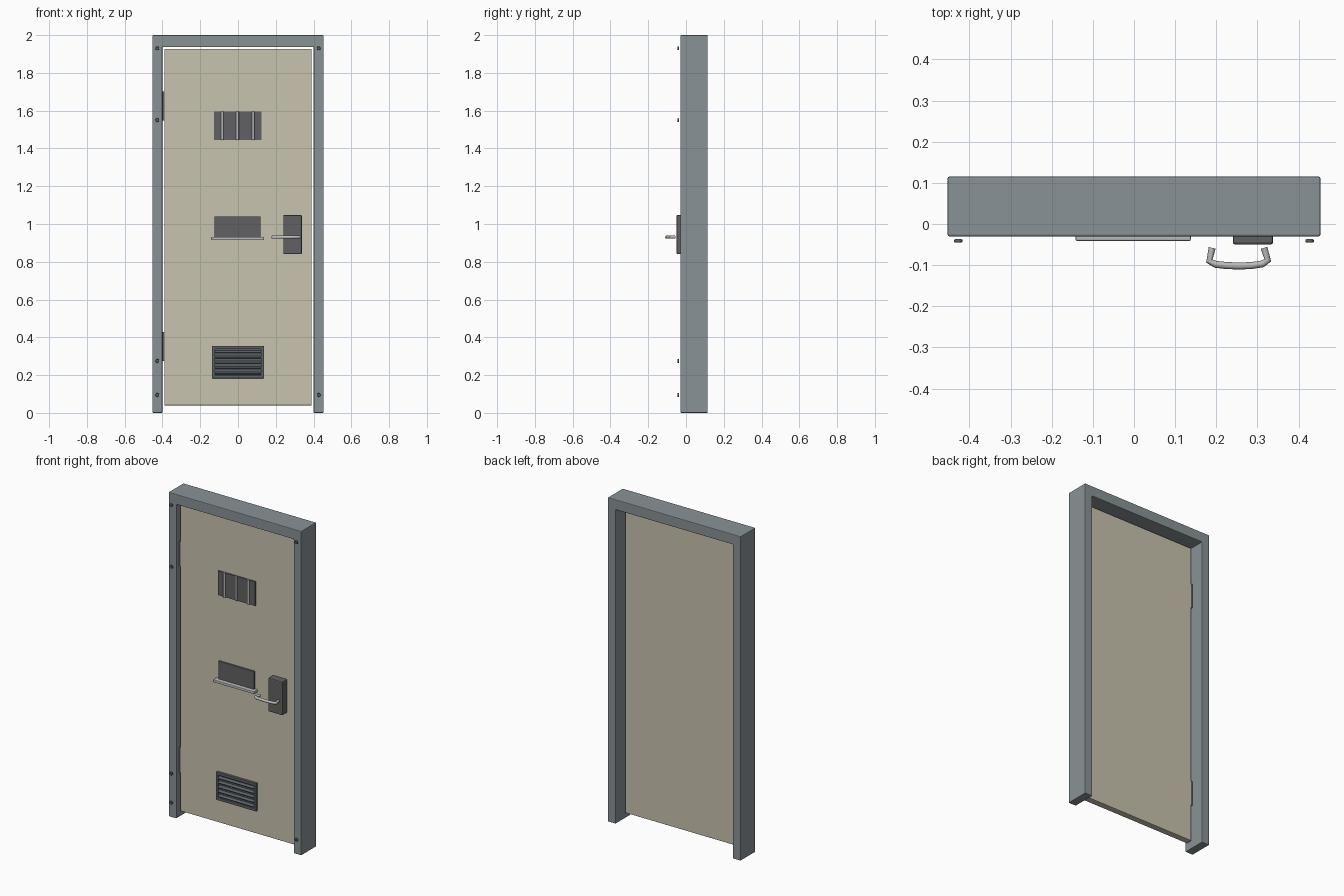
import bpy, bmesh, math
from mathutils import Vector

if "Cube" in bpy.data.objects:
    bpy.data.objects.remove(bpy.data.objects["Cube"], do_unlink=True)


def material(name, rgb):
    m = bpy.data.materials.new(name)
    m.use_nodes = True
    m.diffuse_color = (*rgb, 1)
    m.node_tree.nodes["Principled BSDF"].inputs["Base Color"].default_value = (*rgb, 1)
    return m


FRAME = material("blue grey frame", (0.25, 0.29, 0.305))
CREAM = material("cream paint", (0.58, 0.55, 0.43))
DARK = material("dark metal", (0.12, 0.12, 0.125))
VENT = material("dark blue grey metal", (0.105, 0.12, 0.13))
STEEL = material("light steel", (0.5, 0.5, 0.5))


def add_object(name, bm, mat, bevel=0.0):
    mesh = bpy.data.meshes.new(name)
    bm.to_mesh(mesh)
    bm.free()
    mesh.materials.append(mat)
    ob = bpy.data.objects.new(name, mesh)
    bpy.context.scene.collection.objects.link(ob)
    if bevel:
        mod = ob.modifiers.new("soft edges", "BEVEL")
        mod.width, mod.segments = bevel, 2
    return ob


def box(name, x, y, z, mat, bevel=0.0, tilt=0.0):
    """Box from (min, max) ranges, optionally tilted about x."""
    bm = bmesh.new()
    bmesh.ops.create_cube(bm, size=1)
    bmesh.ops.scale(bm, vec=(x[1] - x[0], y[1] - y[0], z[1] - z[0]), verts=bm.verts)
    ob = add_object(name, bm, mat, bevel)
    ob.location = [sum(r) / 2 for r in (x, y, z)]
    ob.rotation_euler.x = tilt
    return ob


def smooth(ob):
    bpy.ops.object.select_all(action="DESELECT")
    ob.select_set(True)
    bpy.context.view_layer.objects.active = ob
    bpy.ops.object.shade_smooth_by_angle(angle=math.radians(40))


def cylinder(name, loc, radius, length, mat, along_y=False, bevel=0.0):
    bm = bmesh.new()
    bmesh.ops.create_cone(bm, cap_ends=True, segments=16, radius1=radius,
                          radius2=radius, depth=length)
    ob = add_object(name, bm, mat, bevel)
    ob.location = loc
    if along_y:
        ob.rotation_euler.x = math.pi / 2
    smooth(ob)
    return ob


# Door surround: an upside-down U extruded through the wall
outer, inner, head = 0.453, 0.4, 1.937
outline = [(-outer, 0), (-inner, 0), (-inner, head), (inner, head),
           (inner, 0), (outer, 0), (outer, 2), (-outer, 2)]
bm = bmesh.new()
face = bm.faces.new([bm.verts.new((x, -0.03, z)) for x, z in outline])
sweep = bmesh.ops.extrude_face_region(bm, geom=[face])
bmesh.ops.translate(bm, vec=(0, 0.145, 0),
                    verts=[v for v in sweep["geom"] if isinstance(v, bmesh.types.BMVert)])
bmesh.ops.recalc_face_normals(bm, faces=bm.faces)
add_object("door_frame", bm, FRAME, 0.004)

# Door leaf and hinges
FRONT = -0.005
box("door_leaf", (-0.39, 0.39), (FRONT, 0.035), (0.04, 1.927), CREAM, 0.003)
for i, z in enumerate((0.352, 1.625)):
    box(f"hinge_{i}", (-0.403, -0.387), (-0.002, 0.03), (z - 0.077, z + 0.077), DARK)

# Frame screws
for side, heights in ((-1, (0.095, 0.275, 1.55, 1.93)), (1, (0.095, 1.93))):
    for z in heights:
        cylinder(f"screw_{side}_{z}", (side * 0.427, -0.041, z), 0.01, 0.008,
                 DARK, True, 0.002)

# Barred window
box("window_panel", (-0.128, 0.125), (-0.012, 0), (1.445, 1.595), DARK)
for i, x in enumerate((-0.083, -0.003, 0.08)):
    cylinder(f"window_bar_{i}", (x, -0.014, 1.52), 0.007, 0.15, STEEL)

# Service hatch with a shelf
box("hatch_panel", (-0.125, 0.12), (-0.016, 0), (0.925, 1.04), DARK, 0.003)
box("hatch_shelf", (-0.142, 0.138), (-0.041, 0), (0.915, 0.931), STEEL, 0.003)

# Louvred vent
box("vent_back", (-0.13, 0.13), (-0.009, 0), (0.19, 0.35), VENT)
for sx in (-1, 1):
    box(f"vent_side_{sx}", sorted((sx * 0.137, sx * 0.122)), (-0.02, 0), (0.185, 0.355), VENT, 0.002)
for z in (0.19, 0.345):
    box(f"vent_rail_{z}", (-0.137, 0.137), (-0.02, 0), (z - 0.007, z + 0.01), VENT, 0.002)
for i in range(5):
    z = 0.212 + i * 0.028
    box(f"vent_slat_{i}", (-0.122, 0.122), (-0.022, -0.002), (z - 0.003, z + 0.003),
        VENT, 0.001, math.radians(35))

# Lock plate and curved pull handle
box("lock_plate", (0.24, 0.338), (-0.05, 0), (0.84, 1.048), DARK, 0.006)
curve = bpy.data.curves.new("handle_path", "CURVE")
curve.dimensions = "3D"
curve.bevel_depth, curve.bevel_resolution = 0.0085, 3
curve.use_fill_caps = True
path = [(0.19, -0.058), (0.183, -0.09), (0.198, -0.098), (0.225, -0.101), (0.255, -0.102),
        (0.285, -0.101), (0.312, -0.097), (0.325, -0.088), (0.316, -0.058)]
spline = curve.splines.new("POLY")
spline.points.add(len(path) - 1)
for point, (x, y) in zip(spline.points, path):
    point.co = (x, y, 0.93, 1)
handle = bpy.data.objects.new("pull_handle", curve)
bpy.context.scene.collection.objects.link(handle)
curve.materials.append(STEEL)
bpy.ops.object.select_all(action="DESELECT")
handle.select_set(True)
bpy.context.view_layer.objects.active = handle
bpy.ops.object.convert(target="MESH")
smooth(bpy.context.view_layer.objects.active)
